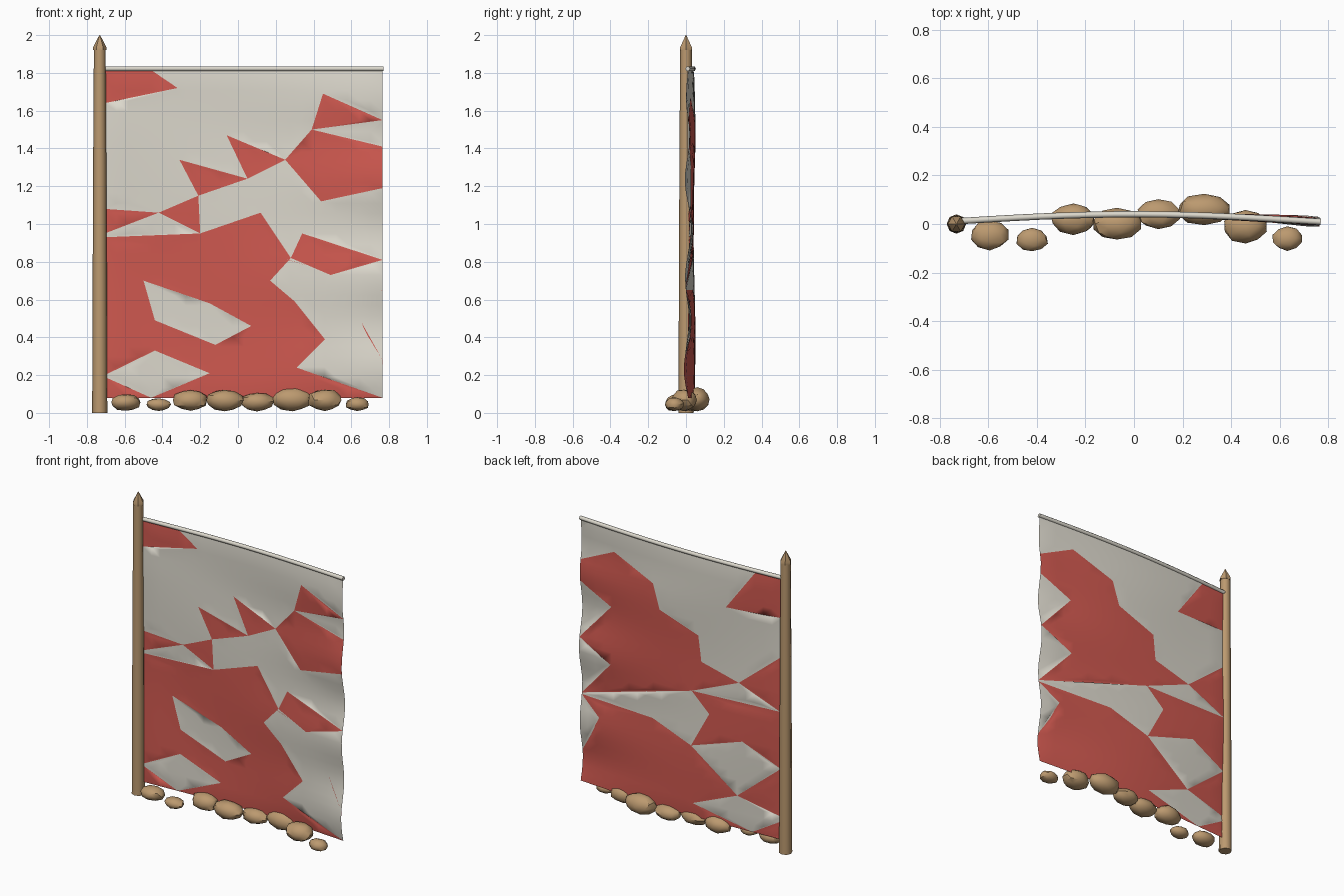
import bpy, bmesh, random
from math import sin, cos, pi
from mathutils import Vector
from mathutils.geometry import delaunay_2d_cdt

random.seed(4)
cube = bpy.data.objects.get("Cube")
if cube:
    bpy.data.objects.remove(cube)


def material(name, rgb):
    mat = bpy.data.materials.new(name)
    mat.use_nodes = True
    mat.diffuse_color = (*rgb, 1)
    mat.node_tree.nodes["Principled BSDF"].inputs["Base Color"].default_value = (*rgb, 1)
    return mat


cream = material("cream_cloth", (.72, .69, .61))
red = material("red_paint", (.63, .1, .08))
tan = material("tan_wood_and_stone", (.5, .32, .16))

LEFT, RIGHT, LOW, HIGH = -.705, .765, .08, 1.815


def finish(name, bm, mats, angle):
    mesh = bpy.data.meshes.new(name)
    bm.to_mesh(mesh)
    bm.free()
    for mat in mats:
        mesh.materials.append(mat)
    obj = bpy.data.objects.new(name, mesh)
    bpy.context.collection.objects.link(obj)
    bpy.ops.object.select_all(action='DESELECT')
    obj.select_set(True)
    bpy.context.view_layer.objects.active = obj
    bpy.ops.object.shade_smooth_by_angle(angle=angle)
    return obj


# Cloth shape: a shallow bow with ripples growing towards the free edge
def bow(x):
    return .01 + .03 * cos(pi * x / 1.5)


def cloth_y(x, z):
    t = (x - LEFT) / (RIGHT - LEFT)
    hang = min(1, (HIGH - z) / .3)
    edge_ripple = -.016 * sin(2 * pi * (z - 1.1) / .5) * t ** 4
    soft_ripple = .005 * sin(5 * z + 4 * x)
    return bow(x) + hang * (edge_ripple + soft_ripple)


def inside(p, poly):
    hit = False
    for a, b in zip(poly, poly[1:] + poly[:1]):
        if (a[1] > p.y) != (b[1] > p.y):
            if p.x < a[0] + (b[0] - a[0]) * (p.y - a[1]) / (b[1] - a[1]):
                hit = not hit
    return hit


# One face of the banner, with the painted outlines cut into the mesh
def cloth_sheet(name, patches, side):
    points, edges = [], []
    border = [(LEFT, LOW), (RIGHT, LOW), (RIGHT, HIGH), (LEFT, HIGH)]
    for poly in patches + [border]:
        start, count = len(points), len(poly)
        points += [Vector(p) for p in poly]
        edges += [(start + i, start + (i + 1) % count) for i in range(count)]
    cols, rows = 24, 32
    for i in range(cols + 1):
        for j in range(rows + 1):
            points.append(Vector((LEFT + (RIGHT - LEFT) * i / cols,
                                  LOW + (HIGH - LOW) * j / rows)))
    verts, _, faces, *_ = delaunay_2d_cdt(points, edges, [], 0, 1e-4)
    bm = bmesh.new()
    made = []
    for v in verts:
        rim = min(v.x - LEFT, RIGHT - v.x, v.y - LOW, HIGH - v.y)
        gap = .005 * max(0, min(1, rim / .04))
        made.append(bm.verts.new((v.x, cloth_y(v.x, v.y) + side * gap, v.y)))
    for f in faces:
        centre = sum((verts[i] for i in f), Vector((0, 0))) / len(f)
        order = f if side < 0 else f[::-1]
        face = bm.faces.new([made[i] for i in order])
        face.material_index = sum(inside(centre, p) for p in patches) % 2
    return finish(name, bm, [cream, red], pi)


front_patches = [
    [(LEFT, HIGH), (-.46, HIGH), (-.32, 1.72), (LEFT, 1.64)],
    [(.45, 1.69), (RIGHT, 1.55), (.39, 1.5)],
    [(.39, 1.5), (RIGHT, 1.41), (RIGHT, 1.19), (.44, 1.12), (.25, 1.34)],
    [(-.06, 1.47), (.25, 1.34), (.05, 1.24)],
    [(-.31, 1.34), (.05, 1.24), (-.21, 1.15)],
    [(-.21, 1.15), (-.2, .95), (-.42, 1.06)],
    [(LEFT, 1.08), (-.42, 1.06), (LEFT, .95)],
    [(LEFT, .93), (-.2, .95), (.12, 1.06), (.28, .82), (.17, .7), (.3, .59),
     (.46, .39), (.31, .24), (RIGHT, LOW), (-.46, LOW), (-.15, .21),
     (-.44, .33), (LEFT, .2)],
    [(-.5, .7), (-.15, .58), (.07, .46), (-.12, .36), (-.44, .49)],
    [(.34, .95), (RIGHT, .81), (.49, .73), (.28, .82)],
    [(LEFT, .19), (-.46, LOW), (LEFT, LOW)],
]
back_patches = [
    [(RIGHT, 1.55), (.51, 1.67), (.21, 1.55), (.16, 1.39), (-.12, 1.29),
     (-.14, 1.12), (-.41, 1.05), (-.07, .91), (RIGHT, .66), (.53, .92),
     (RIGHT, 1.04), (.53, 1.3), (RIGHT, 1.41)],
    [(RIGHT, .65), (.22, .65), (-.07, .55), (-.4, .3), (-.08, .17),
     (-.5, LOW), (RIGHT, LOW), (RIGHT, .28), (.62, .54)],
    [(-.07, .91), (LEFT, .93), (LEFT, .55), (-.44, .67), (-.07, .55), (-.2, .79)],
    [(-.41, 1.05), (LEFT, 1.29), (LEFT, .93)],
    [(-.4, .3), (LEFT, .55), (LEFT, .23)],
    [(LEFT, .2), (-.5, LOW), (LEFT, LOW)],
    [(-.53, HIGH), (-.32, 1.53), (LEFT, 1.55), (LEFT, HIGH)],
]
cloth_sheet("banner_front", front_patches, -1)
cloth_sheet("banner_back", back_patches, 1)

# Top rail: a bowed tube following the cloth
curve = bpy.data.curves.new("top_rail", 'CURVE')
curve.dimensions = '3D'
curve.bevel_depth = .013
curve.bevel_resolution = 1
curve.use_fill_caps = True
path = curve.splines.new('POLY')
steps = 14
path.points.add(steps)
for i, p in enumerate(path.points):
    x = -.72 + (RIGHT + .725) * i / steps
    p.co = (x, bow(x), 1.822, 1)
    p.radius = 1
curve.materials.append(cream)
rail = bpy.data.objects.new("top_rail", curve)
bpy.context.collection.objects.link(rail)


# Post with a pointed cap, built from stacked rings of (z, radius)
def turned(name, rings, x, sides):
    bm = bmesh.new()
    loops = []
    for z, r in rings:
        loops.append([bm.verts.new((x + r * cos(2 * pi * k / sides),
                                    r * sin(2 * pi * k / sides), z))
                      for k in range(sides)])
    for a, b in zip(loops, loops[1:]):
        for k in range(sides):
            n = (k + 1) % sides
            bm.faces.new((a[k], a[n], b[n], b[k]))
    bm.faces.new(loops[0][::-1])
    bm.faces.new(loops[-1])
    return finish(name, bm, [tan], .9)


turned("post", [(0, .04), (.6, .038), (1.3, .035), (1.93, .031)], -.732, 8)
turned("post_tip", [(1.92, .036), (1.935, .036), (2, .002)], -.732, 6)

# Stones along the foot: x, y, half width, half depth, half height
stones = [(-.595, -.045, .08, .062, .045), (-.42, -.065, .066, .05, .034),
          (-.25, .02, .095, .065, .057), (-.07, 0, .1, .066, .056),
          (.1, .04, .09, .062, .049), (.29, .06, .115, .065, .062),
          (.46, -.01, .092, .07, .058), (.632, -.06, .064, .05, .036)]
for i, (x, y, rx, ry, rz) in enumerate(stones):
    bm = bmesh.new()
    bmesh.ops.create_icosphere(bm, subdivisions=2, radius=1)
    for v in bm.verts:
        j = random.uniform(.93, 1.05)
        v.co = (x + v.co.x * rx * j, y + v.co.y * ry * j, .01 + rz + v.co.z * rz * j)
    finish(f"stone_{i + 1}", bm, [tan], .6)
